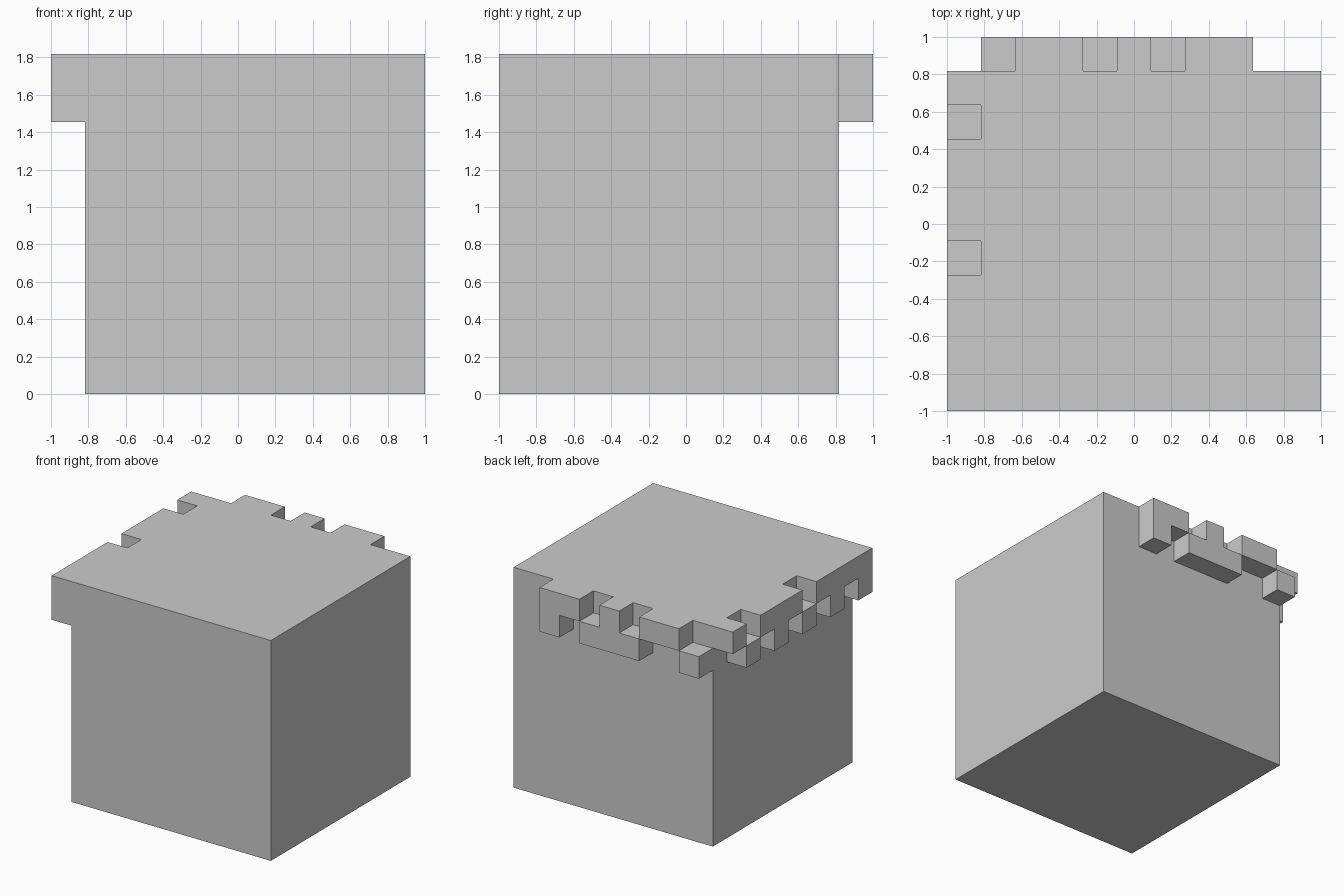
import bpy, bmesh
from mathutils import Vector

if "Cube" in bpy.data.objects:
    bpy.data.objects.remove(bpy.data.objects["Cube"])

U = 2 / 11                       # one voxel; whole model is 11 x 11 x 10 voxels
ORIGIN = Vector((-1, -1, 0))

# Solid cube of 10 voxels a side (column 0 in x and row 10 in y hold the trim)
body = {(x, y, z) for x in range(1, 11) for y in range(10) for z in range(10)}

# Ragged overhanging trim: upper and lower voxel rows on the left and back sides
left_trim = {(0, y, 9) for y in (0, 1, 2, 3, 5, 6, 7, 9)}
left_trim |= {(0, y, 8) for y in (0, 2, 4, 6, 8)}
back_trim = {(x + 1, 10, 9) for x in (1, 2, 4, 6, 7)}
back_trim |= {(x + 1, 10, 8) for x in (0, 3, 4, 5, 7)}

solid = body | left_trim | back_trim


def voxel_part(name, cells):
    """Make one object from the cells, keeping only faces open to the air."""
    bm = bmesh.new()
    for c in sorted(cells):
        for axis in range(3):
            for side in (0, 1):
                n = list(c)
                n[axis] += 2 * side - 1
                if tuple(n) in solid:
                    continue
                quad = []
                for a, b in ((0, 0), (1, 0), (1, 1), (0, 1)):
                    p = Vector(c)
                    p[axis] += side
                    p[(axis + 1) % 3] += a
                    p[(axis + 2) % 3] += b
                    quad.append(bm.verts.new(ORIGIN + p * U))
                bm.faces.new(quad if side else quad[::-1])
    bmesh.ops.remove_doubles(bm, verts=bm.verts, dist=1e-4)
    mesh = bpy.data.meshes.new(name)
    bm.to_mesh(mesh)
    bm.free()
    obj = bpy.data.objects.new(name, mesh)
    bpy.context.collection.objects.link(obj)
    return obj


voxel_part("block_body", body)
voxel_part("left_trim", left_trim)
voxel_part("back_trim", back_trim)
